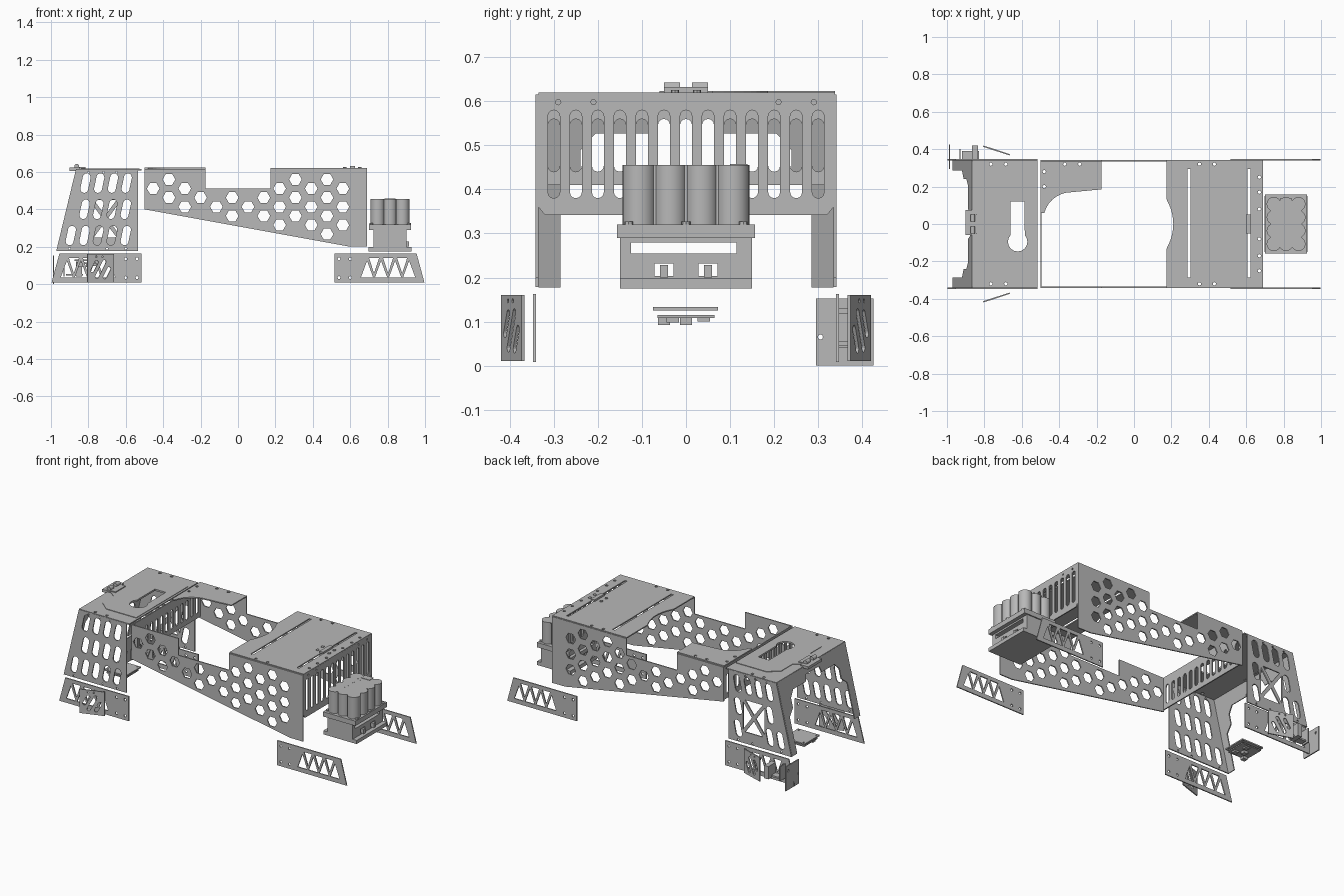
import bpy, bmesh, math
from mathutils import Matrix, Vector

cube = bpy.data.objects.get("Cube")
if cube:
    bpy.data.objects.remove(cube)

grey = bpy.data.materials.new("plain grey")
grey.use_nodes = True
COLOUR = (0.48, 0.48, 0.48, 1)
grey.diffuse_color = COLOUR
grey.node_tree.nodes["Principled BSDF"].inputs["Base Color"].default_value = COLOUR

X, Y, Z = Vector((1, 0, 0)), Vector((0, 1, 0)), Vector((0, 0, 1))
T = 0.007


def link(name, mesh):
    obj = bpy.data.objects.new(name, mesh)
    bpy.context.collection.objects.link(obj)
    mesh.materials.clear()
    mesh.materials.append(grey)
    return obj


def plate(name, outline, holes, origin, u, v, thick=T):
    """Flat sheet with holes, drawn in the u-v plane."""
    curve = bpy.data.curves.new(name, 'CURVE')
    curve.dimensions = '2D'
    curve.fill_mode = 'BOTH'
    curve.extrude = thick / 2
    for loop in [outline] + holes:
        s = curve.splines.new('POLY')
        s.points.add(len(loop) - 1)
        for p, (a, b) in zip(s.points, loop):
            p.co = (a, b, 0, 1)
        s.use_cyclic_u = True
    tmp = bpy.data.objects.new("tmp", curve)
    bpy.context.collection.objects.link(tmp)
    dg = bpy.context.evaluated_depsgraph_get()
    mesh = bpy.data.meshes.new_from_object(tmp.evaluated_get(dg))
    bpy.data.objects.remove(tmp)
    mesh.name = name
    m = Matrix((u, v, u.cross(v))).transposed().to_4x4()
    m.translation = origin
    mesh.transform(m)
    for f in mesh.polygons:
        f.use_smooth = False
    return link(name, mesh)


def box(name, x0, x1, y0, y1, z0, z1):
    return plate(name, rect(x0, x1, y0, y1), [], (0, 0, (z0 + z1) / 2), X, Y, z1 - z0)


def rect(a0, a1, b0, b1):
    return [(a0, b0), (a1, b0), (a1, b1), (a0, b1)]


def ring(a, b, r, n=8, start=0, sweep=360):
    steps = n if sweep == 360 else n - 1
    return [(a + r * math.cos(math.radians(start + sweep * i / steps)),
             b + r * math.sin(math.radians(start + sweep * i / steps))) for i in range(n)]


def slot(a, b, r, half, tilt=0):
    """Rounded slot of half-length half, leaning clockwise by tilt degrees."""
    pts = [(p, q + half - r) for p, q in ring(0, 0, r, 7, 0, 180)]
    pts += [(p, q - half + r) for p, q in ring(0, 0, r, 7, 180, 180)]
    c, s = math.cos(math.radians(-tilt)), math.sin(math.radians(-tilt))
    return [(a + p * c - q * s, b + p * s + q * c) for p, q in pts]


def inside(pt, poly):
    hit = False
    for (a, b), (c, d) in zip(poly, poly[1:] + poly[:1]):
        if (b > pt[1]) != (d > pt[1]) and pt[0] < (c - a) * (pt[1] - b) / (d - b) + a:
            hit = not hit
    return hit


# Long honeycomb side walls
wall = [(-0.5, 0.4), (0.6, 0.2), (0.69, 0.2), (0.69, 0.615), (0.175, 0.615),
        (0.175, 0.51), (-0.175, 0.51), (-0.175, 0.615), (-0.5, 0.615)]
hexes = []
for i in range(15):
    for j in range(6):
        c = (0.645 - i * 0.0845, 0.56 - j * 0.0976 - (i % 2) * 0.0488 + 0.0)
        if all(inside(p, wall) for p in ring(*c, 0.046, 6)):
            hexes.append(ring(*c, 0.034, 6))
for side, s in (("right", -1), ("left", 1)):
    plate(side + "_honeycomb_wall", wall, hexes, (0, s * 0.338, 0), X, Z)

# Slotted cross walls
end = [(-0.335, 0.36), (-0.32, 0.342), (0.32, 0.342), (0.335, 0.36), (0.335, 0.615), (-0.335, 0.615)]
ys = [k * 0.05 for k in range(-6, 7)]
plate("slotted_end_wall", end, [slot(y, 0.48, 0.0135, 0.1) for y in ys]
      + [ring(y, 0.598, 0.006) for y in (-0.29, -0.21, 0.21, 0.29)], (0.687, 0, 0), Y, Z)
plate("slotted_inner_wall", rect(-0.335, 0.335, 0.41, 0.615),
      [slot(y, 0.5, 0.0135, 0.06) for y in ys], (-0.497, 0, 0), Y, Z)

# Main deck with a curved bite, and a corner deck
deck = [(0.69, -0.335), (0.69, 0.338), (0.175, 0.338), (0.175, 0.13)]
deck += [(0.21 - 0.035 * (k / 5) ** 2, -k * 0.026) for k in range(-4, 5)]
deck += [(0.175, -0.13), (0.175, -0.335)]
bolts = [ring(x, s * 0.32, 0.009) for x in (0.35, 0.43) for s in (-1, 1)]
bolts += [ring(0.67, s * y, 0.009) for y in (0.08, 0.17, 0.25) for s in (-1, 1)]
plate("main_deck", deck, bolts + [rect(x - 0.008, x + 0.008, -0.285, 0.295) for x in (0.295, 0.615)],
      (0, 0, 0.617), X, Y)
corner = [(-0.5, 0.338), (-0.5, 0.06)] + ring(-0.335, 0.02, 0.15, 8, 165, -75)
corner += [(-0.175, 0.185), (-0.175, 0.338)]
plate("corner_deck", corner, [ring(*p, 0.009) for p in ((-0.48, 0.28), (-0.48, 0.2), (-0.37, 0.32), (-0.29, 0.32))],
      (0, 0, 0.62), X, Y)
plate("deck_latch", rect(0.6, 0.625, -0.05, 0.05), [], (0, 0, 0.626), X, Y, 0.012)
for x in (0.57, 0.65):
    for y in (-0.025, 0.025):
        plate("latch_bolt", ring(x, y, 0.009), [], (0, 0, 0.623), X, Y, 0.006)

# Hood sides: slotted on the right, cross-braced on the left
hood = [(-0.97, 0.178), (-0.535, 0.178), (-0.535, 0.612), (-0.865, 0.612)]
slots = [slot(-0.6 - 0.0735 * i + dx, z, 0.021, 0.053, 12)
         for z, n, dx in ((0.54, 4, 0.005), (0.4, 4, 0.0), (0.26, 5, 0.0)) for i in range(n)]
rim = [ring(x, z, 0.006) for x, z in ((-0.8, 0.597), (-0.72, 0.597), (-0.65, 0.597), (-0.9, 0.19), (-0.7, 0.19), (-0.6, 0.19))]
plate("right_hood_side", hood, slots + rim, (0, -0.338, 0), X, Z)
cx, cz, a, b, g = -0.71, 0.35, 0.075, 0.1, 0.014
brace = [[(cx + s * g, cz), (cx + s * a, cz - b + g), (cx + s * a, cz + b - g)] for s in (-1, 1)]
brace += [[(cx, cz + s * g * 1.3), (cx - a + g, cz + s * b), (cx + a - g, cz + s * b)] for s in (-1, 1)]
outer = [h for h in slots if not (-0.8 < sum(p[0] for p in h) / len(h) < -0.62
                                  and sum(p[1] for p in h) / len(h) < 0.5)]
plate("left_hood_side", hood, outer + brace + rim, (0, 0.338, 0), X, Z)

# Hood top with keyhole and raised lid
keyhole = [(-0.585, 0.12), (-0.66, 0.12)] + ring(-0.622, -0.095, 0.052, 13, 137, 266)
top_bolts = [ring(x, s * 0.32, 0.009) for x in (-0.765, -0.685) for s in (-1, 1)]
plate("hood_top", rect(-0.865, -0.515, -0.34, 0.34), [keyhole] + top_bolts, (0, 0, 0.612), X, Y)
half = [(-0.527, 0.255), (-0.735, 0.255), (-0.8, 0.2), (-0.8, 0.09), (-0.84, 0.06)]
plate("hood_lid", half + [(x, -y) for x, y in reversed(half)], [keyhole], (0, 0, 0.617), X, Y, 0.004)

# Sloping arch at the hood's open end
arch = [(0.335, 0), (0.335, 0.447), (-0.335, 0.447), (-0.335, 0)]
inner = [(0.285, 0), (0.285, 0.22), (0.24, 0.26), (0.24, 0.32), (0.205, 0.36), (0.08, 0.36), (0.065, 0.4)]
arch += [(-y, v) for y, v in inner] + list(reversed(inner))
plate("sloping_arch", arch, [], (-0.968, 0, 0.178), Y, Vector((0.105, 0, 0.435)).normalized())

# Hinge on the hood edge
for y in (-0.032, 0.032):
    plate("hinge_knuckle", ring(-0.862, 0.63, 0.013, 12), [], (0, y, 0), X, Z, 0.036)
box("hinge_leaf", -0.9, -0.845, -0.06, 0.075, 0.606, 0.623)
box("hinge_plate", -0.85, -0.815, -0.05, 0.05, 0.619, 0.625)

# Truss feet, mirrored at each end
foot = [(0.515, 0.008), (0.997, 0.008), (0.955, 0.163), (0.515, 0.163)]
holes = [ring(x, z, 0.008) for x in (0.54, 0.6) for z in (0.035, 0.135)]
for i in range(4):
    x = 0.69 + i * 0.075
    holes.append([(x - 0.033, 0.035), (x + 0.033, 0.035), (x, 0.125)])
    if i < 3:
        holes.append([(x + 0.0375 - 0.027, 0.14), (x + 0.0375 + 0.027, 0.14), (x + 0.0375, 0.058)])
for end_name, e in (("front", 1), ("rear", -1)):
    loops = [[(e * p, q) for p, q in h] for h in [foot] + holes]
    for side, s in (("right", -1), ("left", 1)):
        plate(f"{end_name}_{side}_foot", loops[0], loops[1:], (0, s * 0.344, 0), X, Z)

# Angled slotted guards beside the rear feet, and small brackets
for side, s in (("right", -1), ("left", 1)):
    plate(side + "_angled_guard", rect(-0.074, 0.074, 0.01, 0.16),
          [slot(x, z, 0.01, h, 28) for x, z, h in ((-0.035, 0.095, 0.035), (0.0, 0.08, 0.055), (0.035, 0.06, 0.035))]
          + [ring(x, 0.147, 0.005) for x in (-0.025, 0.01)],
          (-0.735, s * 0.393, 0), Vector((0.95, -s * 0.312, 0)).normalized(), Z)
plate("bracket_end", rect(0.295, 0.425, 0, 0.152), [ring(0.305, 0.065, 0.006), ring(0.4, 0.12, 0.008)],
      (-0.986, 0, 0), Y, Z)
plate("bracket_rib", rect(0.347, 0.4, 0.04, 0.13), [], (-0.93, 0, 0), Y, Z)
box("bracket_block", -0.865, -0.835, 0.347, 0.42, 0.04, 0.12)
box("bracket_shelf", -0.92, -0.83, 0.347, 0.39, 0.045, 0.055)

# Small circuit stack under the hood
plate("upper_board", rect(-0.875, -0.725, -0.075, 0.073),
      [ring(-0.8 + i * 0.06, j * 0.06, 0.005) for i in (-1, 1) for j in (-1, 1)], (0, 0, 0.129), X, Y, 0.008)
box("lower_board", -0.865, -0.735, -0.065, 0.065, 0.108, 0.115)
for x, y, z in ((-0.84, -0.05, 0.092), (-0.8, 0, 0.092), (-0.76, -0.03, 0.098), (-0.78, 0.04, 0.1)):
    box("board_chip", x - 0.014, x + 0.014, y - 0.014, y + 0.014, z, 0.109)

# Battery pack: tray, collar and scalloped cells
BX = 0.813
tray_holes = [rect(-0.125, 0.115, 0.255, 0.28)] + [rect(y - 0.022, y + 0.022, 0.203, 0.232) for y in (-0.05, 0.05)]
plate("battery_tray", rect(-0.15, 0.15, 0.19, 0.293), tray_holes, (BX, 0, 0), Y, Z, 0.175)
for y in (-0.05, 0.05):
    box("tray_pin", BX - 0.08, BX + 0.1, y - 0.009, y + 0.009, 0.2, 0.228)
box("tray_base", 0.697, 0.928, -0.15, 0.15, 0.175, 0.198)
box("battery_collar", 0.7, 0.924, -0.157, 0.157, 0.29, 0.32)
for x in (0.712, 0.914):
    for y in (-0.13, 0, 0.13):
        plate("collar_bolt", ring(x, y, 0.01), [], (0, 0, 0.323), X, Y, 0.008)
box("cell_core", BX - 0.085, BX + 0.085, -0.125, 0.125, 0.318, 0.455)
for i in (-1, 0, 1):
    for j in range(4):
        if i == 0 and j in (1, 2):
            continue
        cell = plate("battery_cell", ring(BX + i * 0.066, (j - 1.5) * 0.071, 0.038, 20), [],
                     (0, 0, 0.387), X, Y, 0.137)
        cell.data.shade_smooth()
        cell.data.set_sharp_from_angle(angle=math.radians(35))
box("cell_terminal", BX - 0.03, BX + 0.03, 0.1, 0.14, 0.454, 0.458)
